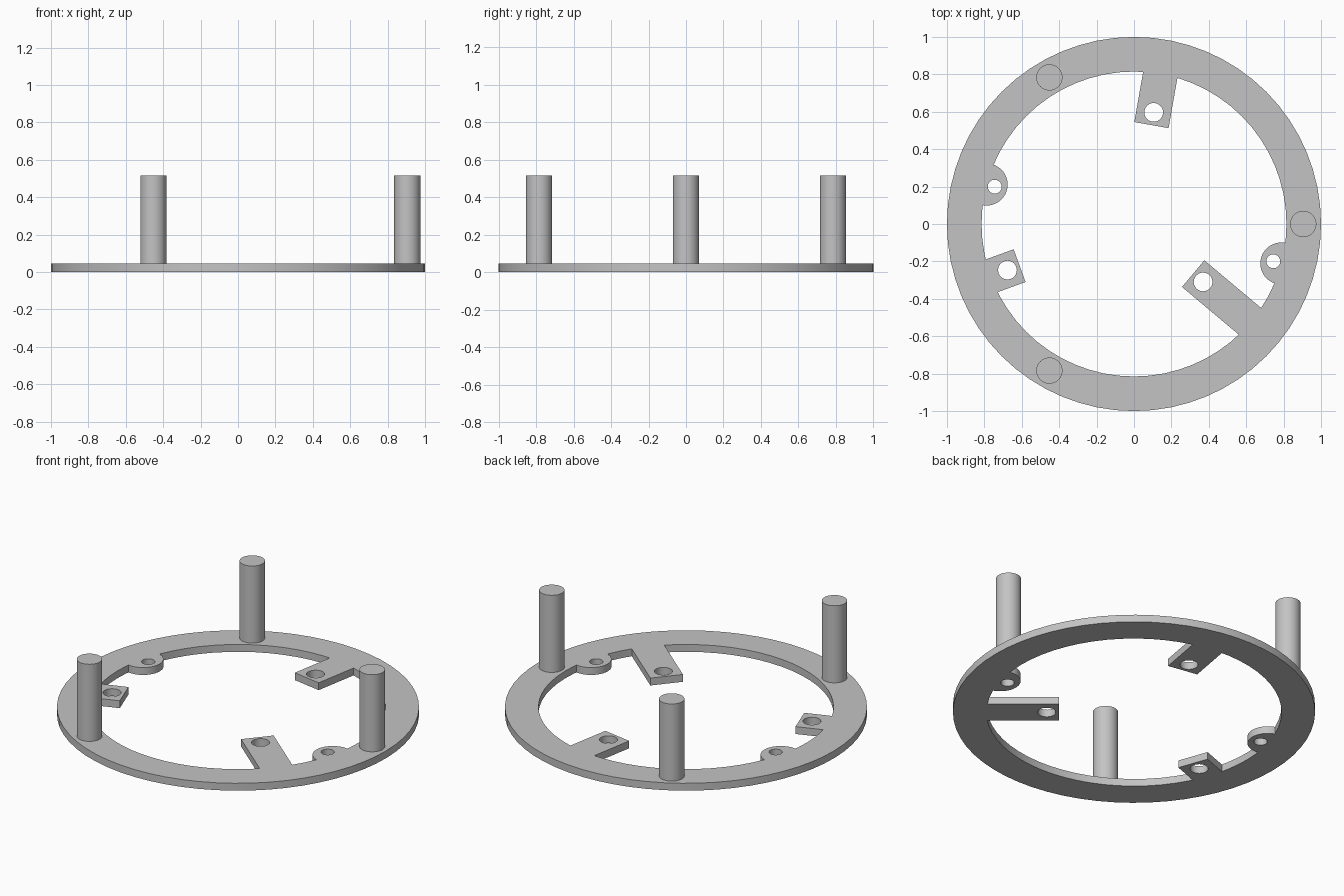
import bpy
from math import radians, cos, sin
from mathutils import Vector, Matrix

cube = bpy.data.objects.get("Cube")
if cube:
    bpy.data.objects.remove(cube, do_unlink=True)

THICK = 0.045      # plate thickness
INNER = 0.815      # inner radius of the ring
POST_TOP = 0.515

grey = bpy.data.materials.new("plain grey")
grey.use_nodes = True
colour = (0.55, 0.55, 0.55, 1)
grey.diffuse_color = colour
grey.node_tree.nodes["Principled BSDF"].inputs["Base Color"].default_value = colour


def polar(r, angle):
    return Vector((r * cos(radians(angle)), r * sin(radians(angle)), 0))


def cylinder(name, centre, radius, z0, z1, sides=48):
    bpy.ops.mesh.primitive_cylinder_add(
        vertices=sides, radius=radius, depth=z1 - z0,
        location=(centre.x, centre.y, (z0 + z1) / 2))
    ob = bpy.context.object
    ob.name = name
    ob.data.materials.append(grey)
    return ob


def radial_bar(name, angle, r0, r1, width):
    mid = polar((r0 + r1) / 2, angle)
    bpy.ops.mesh.primitive_cube_add(size=1)
    ob = bpy.context.object
    ob.name = name
    ob.data.transform(Matrix.Diagonal((r1 - r0, width, THICK, 1)))
    ob.rotation_euler.z = radians(angle)
    ob.location = (mid.x, mid.y, THICK / 2)
    ob.data.materials.append(grey)
    return ob


def combine(target, tool, operation):
    mod = target.modifiers.new(operation.lower(), "BOOLEAN")
    mod.operation = operation
    mod.solver = "EXACT"
    mod.object = tool
    bpy.context.view_layer.objects.active = target
    bpy.ops.object.modifier_apply(modifier=mod.name)
    bpy.data.objects.remove(tool, do_unlink=True)


def smooth(ob):
    bpy.ops.object.select_all(action="DESELECT")
    ob.select_set(True)
    bpy.context.view_layer.objects.active = ob
    bpy.ops.object.shade_smooth_by_angle(angle=radians(30))


# Flat ring
centre = Vector((0, 0, 0))
ring = cylinder("mounting_ring", centre, 1, 0, THICK, 64)
combine(ring, cylinder("opening", centre, INNER, -0.1, 0.2, 64), "DIFFERENCE")

# Straight tabs pointing inward, each with a screw hole near its tip
for angle, hole_r in ((80, 0.606), (200, 0.72), (320, 0.482)):
    combine(ring, radial_bar("tab", angle, hole_r - 0.069, 0.9, 0.186), "UNION")
    combine(ring, cylinder("tab_hole", polar(hole_r, angle), 0.05, -0.1, 0.2, 32), "DIFFERENCE")

# Rounded ears on opposite sides, with smaller holes
for angle in (165, 345):
    combine(ring, cylinder("ear", polar(INNER, angle), 0.112, 0, THICK), "UNION")
    combine(ring, cylinder("ear_hole", polar(0.771, angle), 0.037, -0.1, 0.2, 32), "DIFFERENCE")
smooth(ring)

# Three standing posts
for name, angle in (("left_post", 0), ("back_post", 120), ("front_post", 240)):
    smooth(cylinder(name, polar(0.905, angle), 0.07, THICK / 2, POST_TOP, 40))
